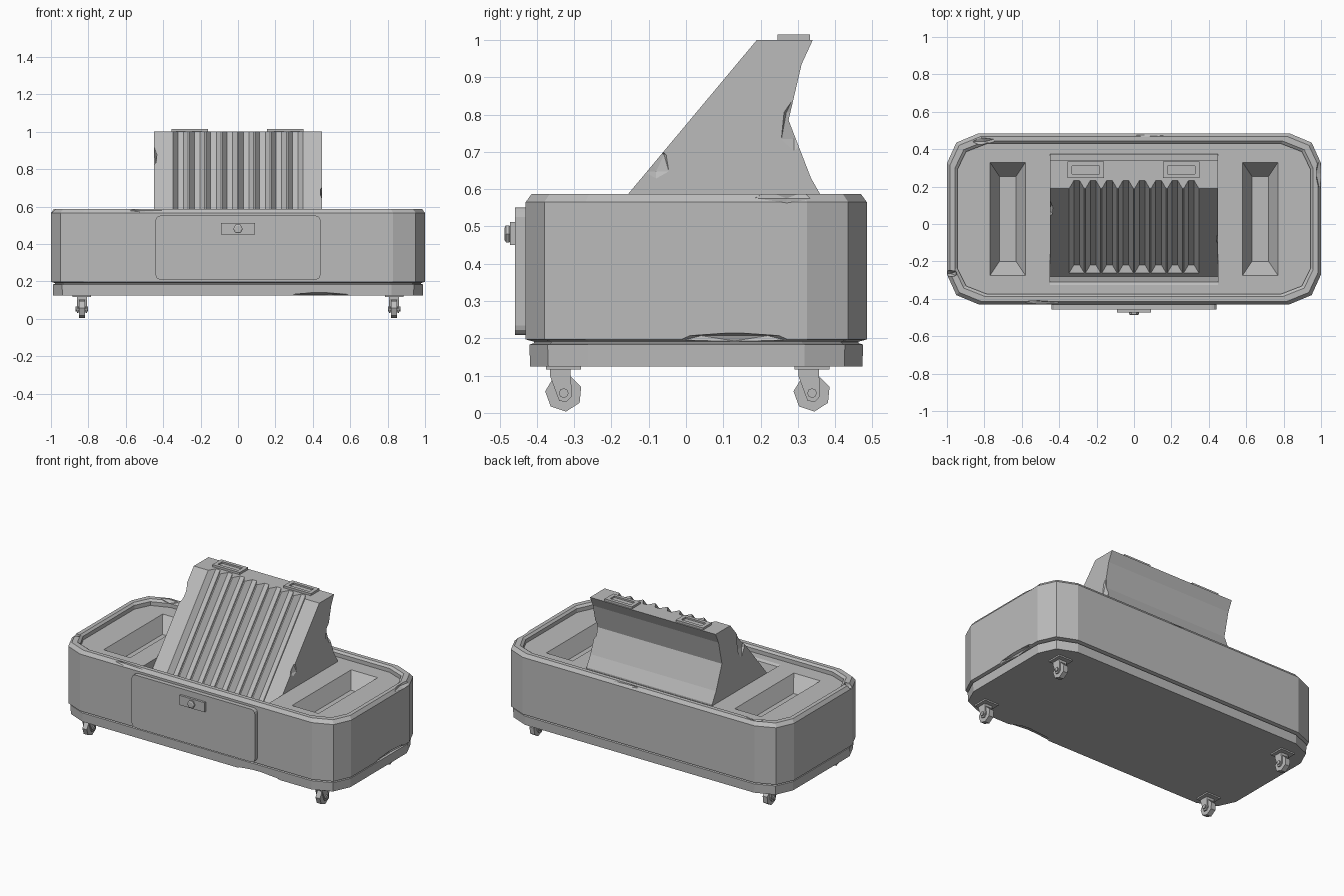
import bpy, bmesh, math
from mathutils import Vector, Matrix

if "Cube" in bpy.data.objects:
    bpy.data.objects.remove(bpy.data.objects["Cube"], do_unlink=True)

GREY = (0.5, 0.5, 0.5, 1)
mat = bpy.data.materials.new("plain_grey")
mat.use_nodes = True
mat.diffuse_color = GREY
mat.node_tree.nodes["Principled BSDF"].inputs["Base Color"].default_value = GREY


def finish(name, bm):
    bmesh.ops.recalc_face_normals(bm, faces=bm.faces)
    mesh = bpy.data.meshes.new(name)
    bm.to_mesh(mesh)
    bm.free()
    mesh.materials.append(mat)
    obj = bpy.data.objects.new(name, mesh)
    bpy.context.collection.objects.link(obj)
    return obj


def loft(name, rings):
    """Skin closed rings of equal length and cap both ends."""
    bm = bmesh.new()
    rows = [[bm.verts.new(p) for p in ring] for ring in rings]
    n = len(rows[0])
    for a, b in zip(rows, rows[1:]):
        for i in range(n):
            j = (i + 1) % n
            bm.faces.new((a[i], a[j], b[j], b[i]))
    bm.faces.new(rows[0])
    bm.faces.new(rows[-1])
    return finish(name, bm)


def rect(x0, x1, y0, y1, z):
    return [(x0, y0, z), (x1, y0, z), (x1, y1, z), (x0, y1, z)]


def box(name, x0, x1, y0, y1, z0, z1):
    return loft(name, [rect(x0, x1, y0, y1, z0), rect(x0, x1, y0, y1, z1)])


def side_plate(name, profile, x0, x1):
    """Extrude a (y, z) profile along x."""
    return loft(name, [[(x, y, z) for y, z in profile] for x in (x0, x1)])


def polygon(cy, cz, r, n, turn=0.0):
    return [(cy + r * math.cos(turn + i * math.tau / n),
             cz + r * math.sin(turn + i * math.tau / n)) for i in range(n)]


def cut(target, cutter):
    mod = target.modifiers.new("cut", 'BOOLEAN')
    mod.operation = 'DIFFERENCE'
    mod.solver = 'EXACT'
    mod.object = cutter
    cutter.hide_render = True
    bpy.context.view_layer.update()
    bpy.context.view_layer.objects.active = target
    bpy.ops.object.modifier_apply(modifier=mod.name)
    bpy.data.objects.remove(cutter, do_unlink=True)


def chip(target, centre, size):
    """Knock a shallow faceted nick out of an edge."""
    bm = bmesh.new()
    bmesh.ops.create_icosphere(bm, subdivisions=1, radius=1)
    bmesh.ops.transform(bm, verts=bm.verts,
                        matrix=Matrix.Translation(centre) @ Matrix.Diagonal((*size, 1)))
    cut(target, finish("chip_cutter", bm))


# Cart body: chamfered outline swept through base skirt, seam and raised rim
MID_Y, HALF_Y = 0.0275, 0.4575


def outline(inset, z):
    corner = [(1, HALF_Y - 0.16), (0.95, HALF_Y - 0.05), (0.83, HALF_Y)]
    pts = corner + [(-x, y) for x, y in reversed(corner)]
    pts += [(-x, -y) for x, y in pts]
    return [(x * (1 - inset), MID_Y + y * (1 - inset / HALF_Y), z) for x, y in pts]


body = loft("cart_body", [outline(i, z) for i, z in (
    (0.012, 0.125), (0.01, 0.183), (0.022, 0.187), (0.022, 0.191), (0, 0.197),
    (0, 0.565), (0.016, 0.587), (0.042, 0.587), (0.055, 0.575), (0.055, 0.55))])

# Sunken side trays with sloping walls
for s in (-1, 1):
    cut(body, loft("tray_cutter", [
        rect(s * 0.675 - 0.045, s * 0.675 + 0.045, -0.2, 0.255, 0.46),
        rect(s * 0.675 - 0.095, s * 0.675 + 0.095, -0.275, 0.33, 0.55),
        rect(s * 0.675 - 0.095, s * 0.675 + 0.095, -0.275, 0.33, 0.6)]))

# Pit that the washboard runs down into
cut(body, loft("pit_cutter", [
    rect(-0.45, 0.45, -0.28, 0.1, 0.437),
    rect(-0.45, 0.45, -0.31, 0.1, 0.54),
    rect(-0.45, 0.45, -0.325, 0.1, 0.55),
    rect(-0.45, 0.45, -0.325, 0.1, 0.6)]))

# Worn nicks in the body
for centre, size in (
        ((0.44, -0.43, 0.12), (0.19, 0.06, 0.024)),
        ((-0.5, -0.437, 0.59), (0.17, 0.032, 0.025)),
        ((0.1, 0.495, 0.59), (0.22, 0.033, 0.022)),
        ((1.0, 0.27, 0.585), (0.03, 0.1, 0.022)),
        ((1.005, 0.13, 0.2), (0.03, 0.17, 0.016)),
        ((-0.98, -0.265, 0.59), (0.04, 0.02, 0.04)),
        ((-0.8, 0.44, 0.595), (0.07, 0.025, 0.025))):
    chip(body, centre, size)

# Sloped washboard: corrugated front, hollowed back
PITCH, GROOVES = 0.0875, 8


def front_y(z):
    return 0.19 + (z - 1) * 0.345 / 0.413


def board_section(z, back, depth):
    y = front_y(z)
    ring = [(-0.45, y, z)]
    for i in range(GROOVES):
        c = (i - (GROOVES - 1) / 2) * PITCH
        ring += [(c - 0.04, y, z), (c - 0.015, y + depth, z),
                 (c + 0.015, y + depth, z), (c + 0.04, y, z)]
    return ring + [(0.45, y, z), (0.45, back, z), (-0.45, back, z)]


board = loft("washboard", [board_section(*row) for row in (
    (0.43, 0.375, 0), (0.459, 0.375, 0), (0.46, 0.375, 0.043), (0.56, 0.375, 0.043),
    (0.63, 0.335, 0.043), (0.785, 0.275, 0.043), (0.935, 0.31, 0.043), (1.0, 0.34, 0.043))])
chip(board, (-0.455, 0.08, 0.86), (0.025, 0.05, 0.12))
chip(board, (0.455, 0.29, 0.77), (0.02, 0.04, 0.08))
chip(board, (0.455, -0.08, 0.67), (0.018, 0.04, 0.05))

# Framed tabs on top of the board
for side, cx in (("right", -0.2575), ("left", 0.2525)):
    tab = box("top_tab_" + side, cx - 0.0975, cx + 0.0975, 0.245, 0.333, 0.995, 1.014)
    cut(tab, box("tab_cutter", cx - 0.073, cx + 0.073, 0.267, 0.31, 1.004, 1.05))

# Drawer front with rounded corners
panel = []
for cx, cz, start in ((0.415, 0.525, 0), (-0.415, 0.525, 1), (-0.415, 0.235, 2), (0.415, 0.235, 3)):
    for k in range(4):
        a = (start + k / 3) * math.pi / 2
        panel.append((cx + 0.026 * math.cos(a), cz + 0.026 * math.sin(a)))
loft("drawer_front", [[(x, y, z) for x, z in panel] for y in (-0.42, -0.458)])

# Lock plate and hexagonal knob
box("lock_plate", -0.09, 0.09, -0.472, -0.45, 0.45, 0.512)
loft("lock_knob", [[(x, y, z) for x, z in polygon(0, 0.48, r, 6)]
                   for y, r in ((-0.465, 0.016), (-0.474, 0.026), (-0.483, 0.026), (-0.487, 0.018))])

# Casters: plate, two fork arms, axle and faceted wheel
for sx, side in ((-1, "right"), (1, "left")):
    for cy, end in ((-0.328, "front"), (0.338, "back")):
        cx, tag = sx * 0.835, f"_{end}_{side}"
        box("caster_plate" + tag, cx - 0.05, cx + 0.05, cy - 0.047, cy + 0.047, 0.116, 0.128)
        box("caster_stem" + tag, cx - 0.027, cx + 0.027, cy - 0.035, cy + 0.018, 0.1, 0.118)
        arm = [(cy - 0.037, 0.118), (cy + 0.018, 0.118), (cy + 0.022, 0.045),
               (cy + 0.008, 0.03), (cy - 0.012, 0.032), (cy - 0.037, 0.1)]
        for s in (-1, 1):
            side_plate("caster_fork" + tag, arm, cx + s * 0.019, cx + s * 0.027)
        side_plate("caster_axle" + tag, polygon(cy, 0.053, 0.013, 8), cx - 0.034, cx + 0.034)
        side_plate("caster_wheel" + tag, polygon(cy, 0.053, 0.05, 7, 0.35), cx - 0.016, cx + 0.016)
